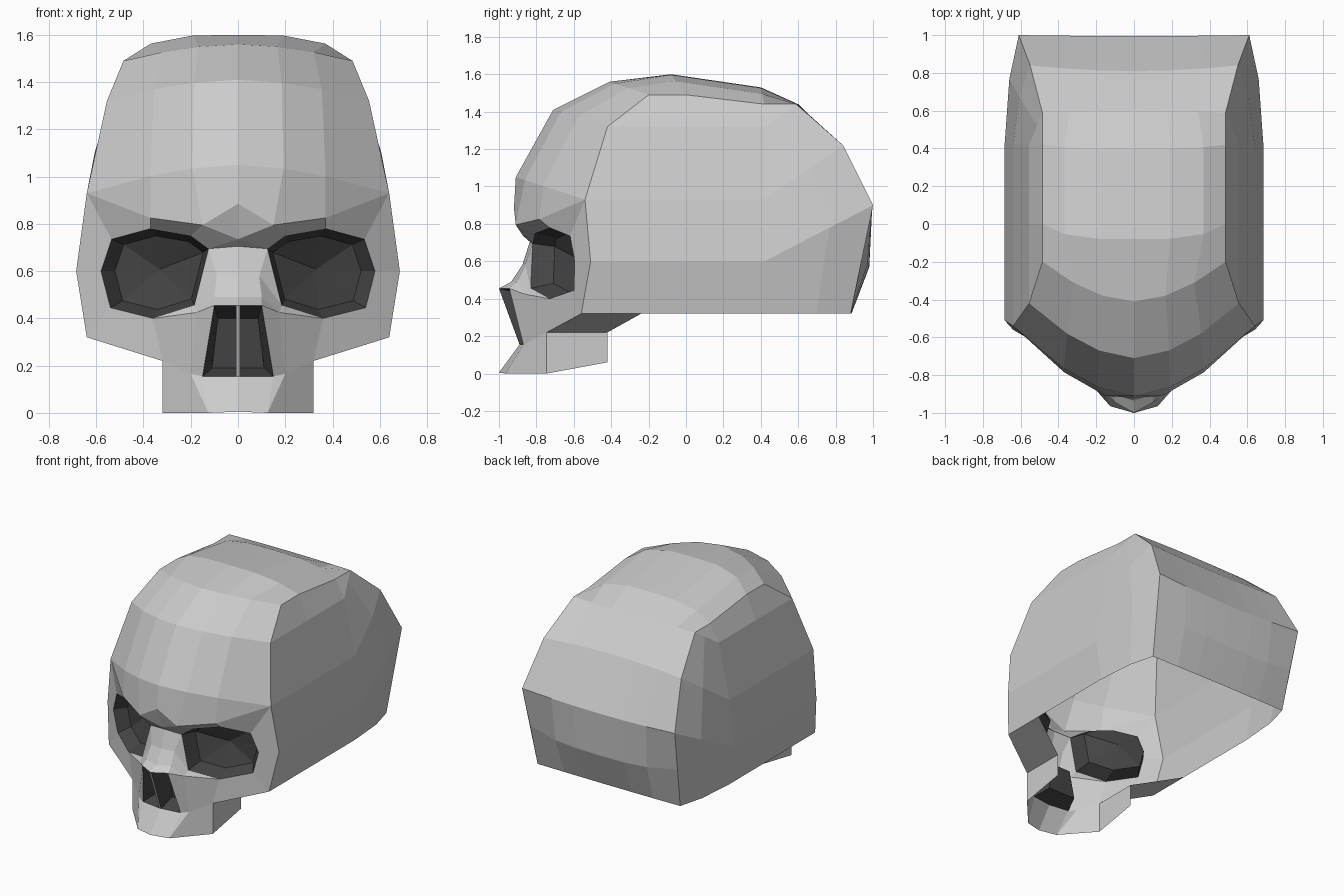
import bpy, bmesh
from mathutils import Vector as V

if "Cube" in bpy.data.objects:
    bpy.data.objects.remove(bpy.data.objects["Cube"])

dark = bpy.data.materials.new("dark_hollow")
dark.diffuse_color = (0.06, 0.06, 0.06, 1)
dark.use_nodes = True
dark.node_tree.nodes["Principled BSDF"].inputs["Base Color"].default_value = dark.diffuse_color


def part(name, faces, ref, outward=True, mat=None):
    """Right half from polygons, oriented away from (or toward) ref, then mirrored."""
    bm = bmesh.new()
    for poly in faces:
        bm.faces.new([bm.verts.new(p) for p in poly])
    bmesh.ops.remove_doubles(bm, verts=bm.verts, dist=0.0005)
    bm.normal_update()
    for f in bm.faces:
        away = f.normal.dot(f.calc_center_median() - V(ref)) > 0
        if away != outward:
            f.normal_flip()
    me = bpy.data.meshes.new(name)
    bm.to_mesh(me)
    bm.free()
    ob = bpy.data.objects.new(name, me)
    bpy.context.collection.objects.link(ob)
    if mat:
        me.materials.append(mat)
    m = ob.modifiers.new("mirror", 'MIRROR')
    m.use_axis = (True, False, False)
    return ob


def strip(a, b):
    return [[a[i], a[i + 1], b[i + 1], b[i]] for i in range(len(a) - 1)]


# Cranium arch rows, forehead to nape:
# centre y, z | edge x, y, z | position of outer column | curve power
rows = []
for yc, zc, xe, ye, ze, t2, p in [
    (-.91, 1.05, .64, -.54, .93, .58, 1.7),
    (-.71, 1.41, .555, -.42, 1.32, .64, 1.8),
    (-.41, 1.56, .485, -.20, 1.49, .66, 1.8),
    (-.08, 1.60, .485, .00, 1.49, .76, 4),
    (.40, 1.53, .485, .42, 1.44, .76, 3.5),
    (.60, 1.44, .485, .59, 1.44, .70, 2),
    (.81, 1.23, .55, .84, 1.22, .66, 2),
    (.995, .88, .61, 1.0, .90, .62, 2),
    (.98, .57, .59, .935, .61, .62, 3),
    (.885, .32, .57, .88, .32, .62, 2),
]:
    rows.append([V((xe * t, yc + (ye - yc) * t ** p, zc + (ze - zc) * t ** p))
                 for t in (0, t2 * .52, t2, 1)])
edge = [r[-1] for r in rows]

# Face landmarks: eye rim and the ring of points around it
E = [V(p) for p in [(.125, -.82, .695), (.2, -.81, .75), (.37, -.73, .78), (.535, -.62, .735),
                    (.58, -.595, .6), (.54, -.6, .445), (.36, -.73, .4), (.185, -.83, .455)]]
O = [V((0, -.87, .735)), V((.15, -.91, .795)), V((.37, -.785, .825)), edge[0],
     V((.685, -.51, .6)), V((.64, -.56, .32)), V((.32, -.745, .22))]
glabella = V((0, -.92, .885))

# Cranium: arch plus side walls (open underneath)
faces = []
for a, b in zip(rows, rows[1:]):
    faces += strip(a, b)
front = [O[5], O[4], edge[0], edge[1]]
back = [edge[9], edge[7], edge[6], edge[5]]
levels = []
for i, (f, b) in enumerate(zip(front, back)):
    mid = V((f.x, .42, f.z))
    bulge = mid.lerp(b, .6) + V((.02 if i < 3 else 0, 0, 0))
    levels.append([f, mid, bulge, b])
for a, b in zip(levels, levels[1:]):
    faces += strip(a, b)
f3, m3 = levels[3][0], levels[3][1]
m0 = V((f3.x, 0, f3.z))
faces += [[f3, m0, edge[3], edge[2]], [m0, m3, edge[4], edge[3]], [m3, edge[5], edge[4]]]
part("cranium", faces, (0, .1, .7))

# Nose landmarks
N0, N1, N2, T = [V((0, y, z)) for y, z in [(-.835, .705), (-.875, .58), (-.935, .49), (-1, .455)]]
M1, M2, A = V((.09, -.86, .58)), V((.1, -.905, .49)), V((.1, -.945, .455))
W = V((.175, -.865, .425))
B, Bc, P = V((.15, -.87, .155)), V((0, -.89, .155)), V((.2, -.845, .165))

# Brow, cheek and eye surround
c = rows[0]
faces = [[c[0], c[1], O[1], glabella], [c[1], c[2], O[2], O[1]], [c[2], c[3], O[2]],
         [glabella, O[1], O[0]], [O[0], E[0], N0],
         [W, E[7], E[6]], [W, E[6], O[6], P], [A, W, P, B]]
for i in range(6):
    faces.append([E[i], E[i + 1], O[i + 1], O[i]])
part("face", faces, (0, -.1, .55))

# Nasal bone
part("nasal_bone", [[N0, E[0], M1, N1], [N1, M1, M2, N2], [N2, M2, A, T],
                    [E[0], E[7], M1], [M1, E[7], W, M2], [M2, W, A]], (0, -.3, .4))

# Upper jaw: front plate, side walls, cheek underside
J, K = V((.125, -.965, 0)), V((.32, -.745, 0))
jb, jt = V((.32, -.42, .06)), V((.32, -.42, .22))
part("upper_jaw", [[Bc, B, J, V((0, -1, .005))], [B, P, J], [P, O[6], K, J],
                   [O[6], jt, jb, K], [O[6], O[5], V((.64, -.24, .32)), jt]], (0, -.5, .5))

# Eye sockets: rim, inner ring, back centre
mid = sum(E, V()) / 8
inner = [mid + (p - mid) * .82 + V((-.02, .1, 0)) for p in E]
deep = mid + V((-.03, .15, 0))
faces = strip(E + E[:1], inner + inner[:1])
faces += [[inner[i], inner[(i + 1) % 8], deep] for i in range(8)]
part("eye_socket", faces, mid + V((.02, -.1, 0)), False, dark)

# Nasal cavity
a1, b1 = V((.085, -.78, .40)), V((.11, -.76, .19))
a0, b0 = V((0, -.78, .40)), V((0, -.76, .19))
part("nose_cavity", [[T, A, a1, a0], [A, B, b1, a1], [B, Bc, b0, b1], [a0, a1, b1, b0]],
     (.03, -.86, .3), False, dark)

# Septum: dark plate with a pale front edge
h = V((.008, 0, 0))
part("septum", [[T + h, Bc + h, b0 + h, a0 + h]], (0, -.85, .3), True, dark)
part("septum_edge", [[T, T + h, Bc + h, Bc]], (0, -.7, .3))
